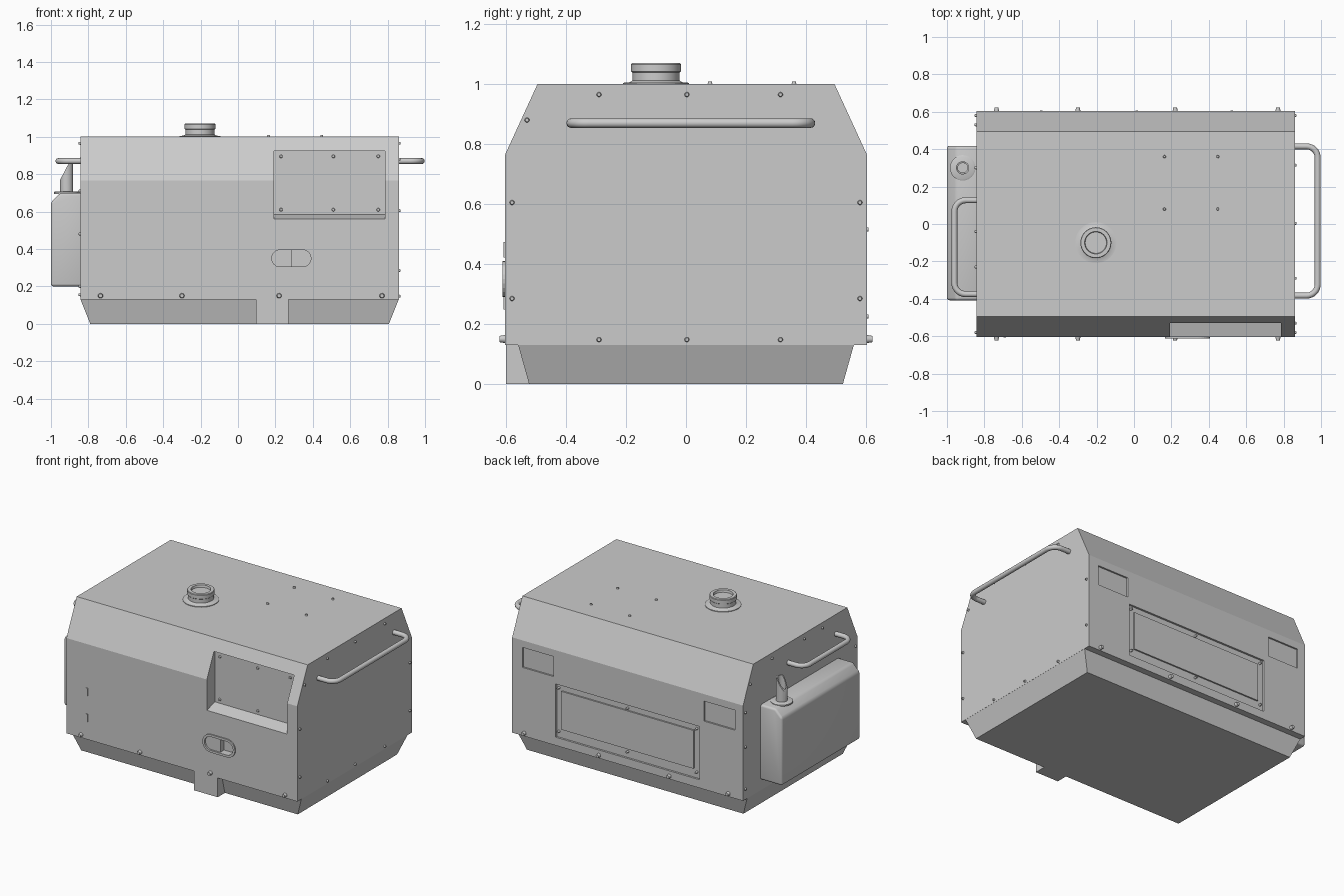
import bpy, bmesh, math
from mathutils import Vector, Matrix

if "Cube" in bpy.data.objects:
    bpy.data.objects.remove(bpy.data.objects["Cube"])


def finish(bm, name, smooth=False):
    bmesh.ops.recalc_face_normals(bm, faces=bm.faces)
    me = bpy.data.meshes.new(name)
    bm.to_mesh(me)
    bm.free()
    ob = bpy.data.objects.new(name, me)
    bpy.context.collection.objects.link(ob)
    if smooth:
        select(ob)
        bpy.ops.object.shade_smooth_by_angle(angle=math.radians(35))
    return ob


def select(ob):
    bpy.ops.object.select_all(action='DESELECT')
    ob.select_set(True)
    bpy.context.view_layer.objects.active = ob


def prism(name, pts, axis, a, b, smooth=False):
    """Extrude a 2D outline along an axis from a to b."""
    bm = bmesh.new()
    put = {'x': lambda p, t: (t, p[0], p[1]), 'y': lambda p, t: (p[0], t, p[1])}[axis]
    ends = [[bm.verts.new(put(p, t)) for p in pts] for t in (a, b)]
    for e in ends:
        bm.faces.new(e)
    for i in range(len(pts)):
        j = (i + 1) % len(pts)
        bm.faces.new((ends[0][i], ends[0][j], ends[1][j], ends[1][i]))
    return finish(bm, name, smooth)


def rect(x0, x1, z0, z1):
    return [(x0, z0), (x1, z0), (x1, z1), (x0, z1)]


def stadium(x0, x1, zc, r, n=12):
    arc = lambda cx, a0: [(cx + r * math.cos(a0 + math.pi * i / n),
                           zc + r * math.sin(a0 + math.pi * i / n)) for i in range(n + 1)]
    return arc(x1 - r, -math.pi / 2) + arc(x0 + r, math.pi / 2)


def cut(ob, cutter, keep=False):
    m = ob.modifiers.new('cut', 'BOOLEAN')
    m.operation, m.solver, m.object = 'DIFFERENCE', 'EXACT', cutter
    select(ob)
    bpy.ops.object.modifier_apply(modifier=m.name)
    if not keep:
        bpy.data.objects.remove(cutter)


def screws(name, spots, direction, r, h):
    """Group of round screw heads pointing along direction."""
    bm = bmesh.new()
    d = Vector(direction)
    rot = d.to_track_quat('Z', 'Y').to_matrix().to_4x4()
    for s in spots:
        bmesh.ops.create_cone(bm, cap_ends=True, segments=16, radius1=r, radius2=r * 0.75,
                              depth=h, matrix=Matrix.Translation(Vector(s) + d * h / 2) @ rot)
    return finish(bm, name, True)


def lathe(name, prof, cx, cy, n=40):
    bm = bmesh.new()
    vs = [bm.verts.new((cx + r, cy, z)) for r, z in prof]
    es = [bm.edges.new(e) for e in zip(vs, vs[1:])]
    bmesh.ops.spin(bm, geom=vs + es, cent=(cx, cy, 0), axis=(0, 0, 1),
                   angle=2 * math.pi, steps=n)
    bmesh.ops.remove_doubles(bm, verts=bm.verts, dist=1e-4)
    return finish(bm, name, True)


def handle(name, x0, x1, y0, y1, z, r=0.016, c=0.06):
    """Bent tube handle with rounded corners."""
    s = 1 if x1 > x0 else -1
    arc = [(x1 - s * c + s * c * math.sin(t), c - c * math.cos(t))
           for t in [math.pi / 2 * i / 8 for i in range(9)]]
    pts = [(x0, y0)] + [(x, y0 + d) for x, d in arc]
    pts += [(x, y1 - d) for x, d in reversed(arc)] + [(x0, y1)]
    cu = bpy.data.curves.new(name, 'CURVE')
    cu.dimensions, cu.bevel_depth, cu.bevel_resolution = '3D', r, 4
    sp = cu.splines.new('POLY')
    sp.points.add(len(pts) - 1)
    for p, (x, y) in zip(sp.points, pts):
        p.co = (x, y, z, 1)
    ob = bpy.data.objects.new(name, cu)
    bpy.context.collection.objects.link(ob)
    select(ob)
    bpy.ops.object.convert(target='MESH')
    bpy.ops.object.shade_smooth_by_angle(angle=math.radians(35))


# Main housing with sloped shoulders
half = [(0.603, 0.13), (0.603, 0.765), (0.495, 1.0)]
body = prism('housing', half + [(-y, z) for y, z in reversed(half)], 'x', -0.843, 0.86)

# Front control recess
cut(body, prism('recess_cutter', [(-0.7, 0.553), (-0.603, 0.56), (-0.52, 0.585),
                                  (-0.52, 0.925), (-0.7, 0.925)], 'x', 0.193, 0.785))
screws('recess_screws', [(x, -0.52, z) for x in (0.23, 0.51, 0.75) for z in (0.61, 0.895)],
       (0, -1, 0), 0.009, 0.008)

# Oval latch on the front
oval = prism('latch_cutter', stadium(0.18, 0.39, 0.35, 0.045), 'y', -0.7, -0.56)
rim = prism('latch_rim', stadium(0.165, 0.405, 0.35, 0.06), 'y', -0.611, -0.6)
cut(rim, oval, keep=True)
cut(body, oval)
d_shape = [p for p in stadium(0.18, 0.39, 0.35, 0.045) if p[0] < 0.23]
prism('latch_paddle', [(0.29, 0.305), (0.29, 0.395)] + d_shape, 'y', -0.6, -0.56)

# Back panel and small back windows as shallow recesses
cut(body, prism('panel_cutter', rect(-0.52, 0.54, 0.185, 0.54), 'y', 0.59, 0.7))
for i, s in enumerate((-1, 1)):
    a, b = sorted((s * 0.555, s * 0.785))
    cut(body, prism('window_cutter', rect(a, b, 0.585, 0.718), 'y', 0.592, 0.7))
prism('back_panel', rect(-0.475, 0.50, 0.245, 0.50), 'y', 0.58, 0.6)
screws('panel_screws', [(x, 0.59, z) for x in (-0.495, 0.015, 0.522) for z in (0.225, 0.515)],
       (0, 1, 0), 0.008, 0.018)

# Tapered base
bm = bmesh.new()
rows = [[bm.verts.new((x, y, z)) for x, y in ((x0, -w), (x1, -w), (x1, w), (x0, w))]
        for x0, x1, w, z in ((-0.79, 0.807, 0.523, 0), (-0.843, 0.86, 0.56, 0.132))]
for r in rows:
    bm.faces.new(r)
for i in range(4):
    j = (i + 1) % 4
    bm.faces.new((rows[0][i], rows[0][j], rows[1][j], rows[1][i]))
finish(bm, 'base')
prism('front_drain_block', rect(0.097, 0.27, 0, 0.132), 'y', -0.6, -0.5)

# Front slots
for i, z in enumerate((0.275, 0.447)):
    prism(f'slot_{i}', rect(-0.697, -0.684, z - 0.026, z + 0.026), 'y', -0.608, -0.6)

# Bolts and screws
for s, n in ((-1, 'front'), (1, 'back')):
    screws(f'{n}_bolts', [(x, s * 0.6, 0.15) for x in (-0.735, -0.3, 0.22, 0.77)],
           (0, s, 0), 0.014, 0.022)
screws('right_screws', [(0.86, y, z) for y in (-0.29, 0.003, 0.315) for z in (0.148, 0.965)]
       + [(0.86, y, z) for y in (-0.58, 0.58) for z in (0.285, 0.605)]
       + [(0.86, -0.53, 0.88)], (1, 0, 0), 0.008, 0.01)
screws('left_screws', [(-0.843, y, z) for y in (-0.23, -0.04, 0.3) for z in (0.155, 0.965)]
       + [(-0.843, y, z) for y in (-0.58, 0.58) for z in (0.2, 0.48, 0.71)]
       + [(-0.843, 0.53, 0.88)], (-1, 0, 0), 0.008, 0.01)
screws('top_screws', [(x, y, 1.0) for x in (0.163, 0.448) for y in (0.08, 0.36)],
       (0, 0, 1), 0.008, 0.009)

# Filler cap on top
lathe('filler_cap', [(0, 0.995), (0.11, 0.995), (0.11, 1.004), (0.088, 1.006), (0.078, 1.012),
                     (0.078, 1.038), (0.083, 1.042), (0.083, 1.066), (0.08, 1.07),
                     (0.06, 1.07), (0.057, 1.055), (0, 1.055)], -0.204, -0.1)

# Side handles
handle('right_handle', 0.85, 0.982, -0.383, 0.415, 0.87)
handle('left_handle', -0.835, -0.96, -0.375, 0.127, 0.87)

# Muffler box on the left
box = prism('muffler_box', [(-0.83, 0.2), (-1.0, 0.2), (-1.0, 0.65), (-0.95, 0.7), (-0.83, 0.7)],
            'y', -0.408, 0.418)
bev = box.modifiers.new('bevel', 'BEVEL')
bev.width, bev.segments = 0.014, 3
select(box)
bpy.ops.object.modifier_apply(modifier=bev.name)
bpy.ops.object.shade_smooth_by_angle(angle=math.radians(30))

# Exhaust pipe with slanted mouth and collar
px, py = -0.916, 0.3
bm = bmesh.new()
rings = []
for r, base in ((0.035, 0.69), (0.035, None), (0.026, None), (0.026, 0.72)):
    ring = []
    for i in range(32):
        a = 2 * math.pi * i / 32
        x = r * math.cos(a)
        z = base or min(0.86, 0.77 + (x + 0.035) * 1.9)
        ring.append(bm.verts.new((px + x, py + r * math.sin(a), z)))
    rings.append(ring)
for p, q in zip(rings, rings[1:]):
    for i in range(32):
        j = (i + 1) % 32
        bm.faces.new((p[i], p[j], q[j], q[i]))
bm.faces.new(rings[0])
bm.faces.new(rings[-1])
finish(bm, 'exhaust_pipe', True)
lathe('exhaust_collar', [(0, 0.695), (0.068, 0.695), (0.068, 0.704), (0.06, 0.708), (0, 0.708)],
      px, py)
